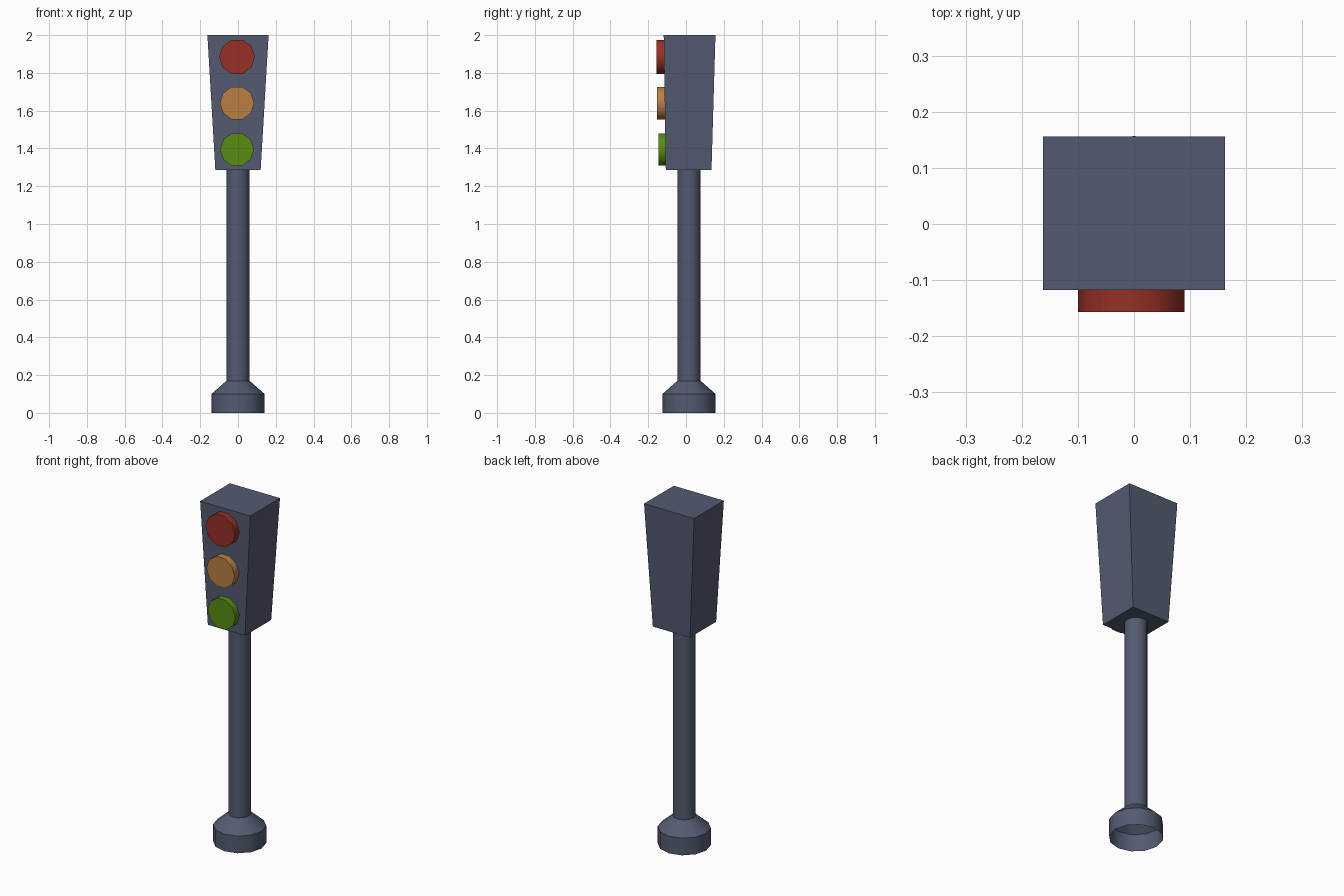
import bpy
import bmesh
import math

default = bpy.data.objects.get("Cube")
if default:
    bpy.data.objects.remove(default, do_unlink=True)


def material(name, rgb):
    mat = bpy.data.materials.new(name)
    mat.use_nodes = True
    mat.diffuse_color = (*rgb, 1)
    mat.node_tree.nodes["Principled BSDF"].inputs["Base Color"].default_value = (*rgb, 1)
    return mat


def finish(name, bm, mat, smooth=True):
    mesh = bpy.data.meshes.new(name)
    bmesh.ops.recalc_face_normals(bm, faces=bm.faces)
    bm.to_mesh(mesh)
    bm.free()
    mesh.materials.append(mat)
    obj = bpy.data.objects.new(name, mesh)
    bpy.context.collection.objects.link(obj)
    if smooth:
        bpy.ops.object.select_all(action='DESELECT')
        obj.select_set(True)
        bpy.context.view_layer.objects.active = obj
        bpy.ops.object.shade_smooth_by_angle(angle=math.radians(40))
    return obj


def skin(rings, caps=(False, False)):
    """Join successive rings of points with quads, optionally capping the ends."""
    bm = bmesh.new()
    loops = [[bm.verts.new(p) for p in ring] for ring in rings]
    for low, high in zip(loops, loops[1:]):
        for i in range(len(low)):
            j = (i + 1) % len(low)
            bm.faces.new((low[i], low[j], high[j], high[i]))
    for loop, cap in zip((loops[0], loops[-1]), caps):
        if cap:
            bm.faces.new(loop)
    return bm


def circle(radius, sides):
    return [(radius * math.cos(math.tau * i / sides), radius * math.sin(math.tau * i / sides))
            for i in range(sides)]


slate = material("slate grey", (0.088, 0.105, 0.165))
red = material("signal red", (0.305, 0.03, 0.019))
amber = material("signal amber", (0.485, 0.216, 0.058))
green = material("signal green", (0.098, 0.262, 0.007))

# Pole with flared foot, open underneath
POLE_Y = 0.016
profile = [(0.141, 0), (0.141, 0.1), (0.061, 0.17), (0.061, 1.29)]
finish("pole_and_foot",
       skin([[(x, y + POLE_Y, z) for x, y in circle(r, 12)] for r, z in profile]), slate)

# Tapered signal housing: half width, front y, back y, height
ends = [(0.12, -0.107, 0.135, 1.285), (0.162, -0.118, 0.156, 2.0)]
finish("signal_housing",
       skin([[(-w, f, z), (w, f, z), (w, b, z), (-w, b, z)] for w, f, b, z in ends],
            (True, True)), slate, smooth=False)

# Three ten-sided lamps, set slightly into the housing
for name, mat, z, radius, front in (("red_lamp", red, 1.885, 0.095, -0.157),
                                    ("amber_lamp", amber, 1.64, 0.091, -0.154),
                                    ("green_lamp", green, 1.394, 0.09, -0.145)):
    finish(name, skin([[(x - 0.005, y, z + h) for x, h in circle(radius, 10)]
                       for y in (-0.1, front)], (True, True)), mat)
